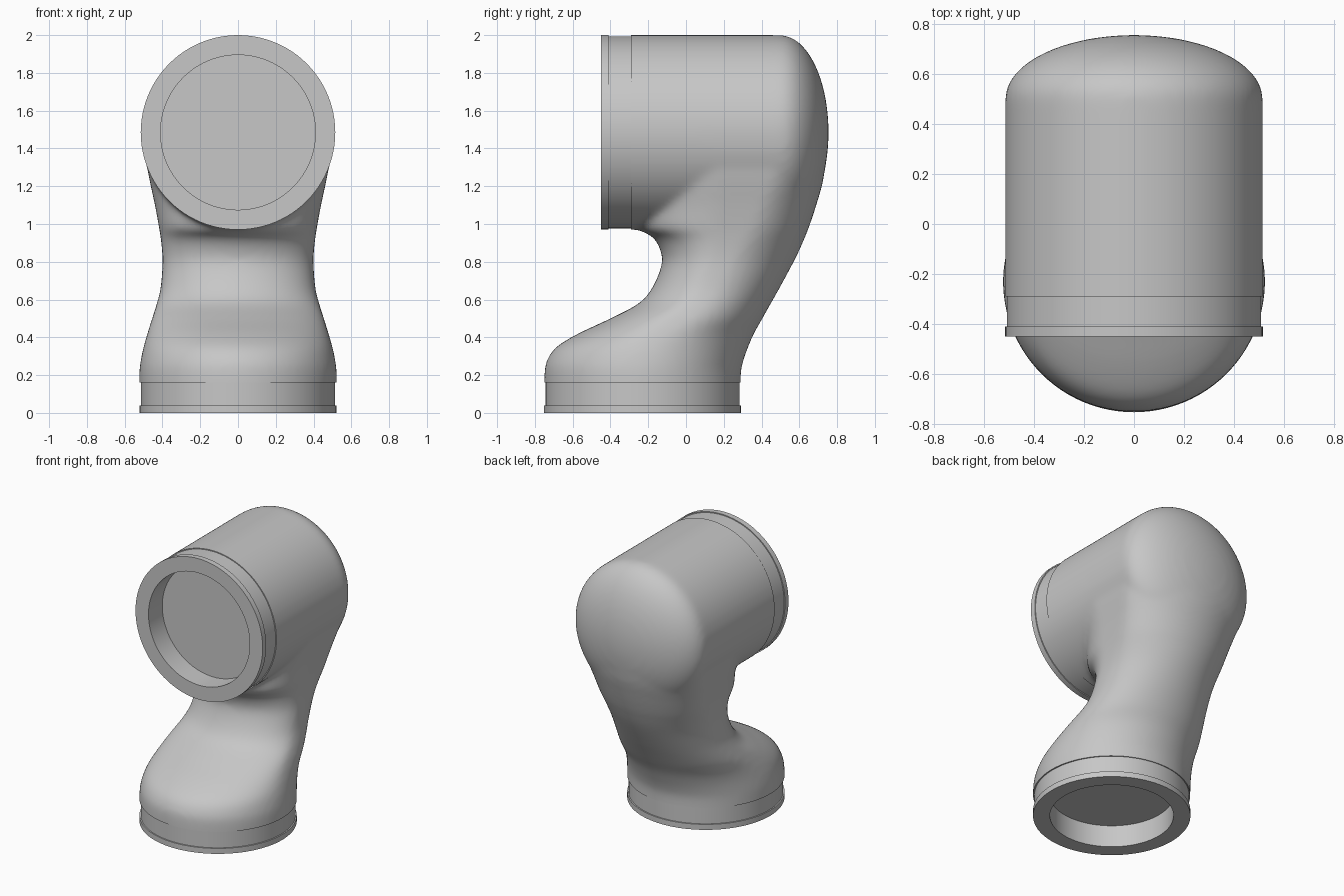
import bpy, bmesh, math
from mathutils import Matrix, Vector

if "Cube" in bpy.data.objects:
    bpy.data.objects.remove(bpy.data.objects["Cube"])

GREY = (0.57, 0.57, 0.57, 1)
mat = bpy.data.materials.new("plain_grey")
mat.use_nodes = True
mat.diffuse_color = GREY
mat.node_tree.nodes["Principled BSDF"].inputs["Base Color"].default_value = GREY

HEAD_Z, HEAD_R, HEAD_FRONT = 1.485, 0.515, -0.45
BASE_Y, BASE_R = -0.23, 0.522
RING_LENGTH, HOLE_R = 0.16, 0.41


def add_object(name, bm):
    bmesh.ops.recalc_face_normals(bm, faces=bm.faces)
    mesh = bpy.data.meshes.new(name)
    bm.to_mesh(mesh)
    bm.free()
    mesh.materials.append(mat)
    obj = bpy.data.objects.new(name, mesh)
    bpy.context.collection.objects.link(obj)
    return obj


def shade(obj):
    bpy.ops.object.select_all(action="DESELECT")
    obj.select_set(True)
    bpy.context.view_layer.objects.active = obj
    bpy.ops.object.shade_smooth_by_angle(angle=math.radians(35))


def revolve(bm, profile, matrix, closed=False):
    """Spin (radius, height) points around the axis of the matrix."""
    verts = [bm.verts.new((r, 0, h)) for r, h in profile]
    ends = verts[1:] + verts[:1] if closed else verts[1:]
    edges = [bm.edges.new(pair) for pair in zip(verts, ends)]
    bmesh.ops.spin(bm, geom=verts + edges, axis=(0, 0, 1), cent=(0, 0, 0),
                   angle=math.tau, steps=96, use_merge=True)
    bmesh.ops.remove_doubles(bm, verts=bm.verts, dist=1e-5)
    bm.transform(matrix)


def smooth_rows(rows, steps=6):
    """Catmull-Rom interpolation through the section rows."""
    vecs = [Vector(r) for r in rows]
    out = []
    for i in range(len(vecs) - 1):
        a, b = vecs[i], vecs[i + 1]
        ta = (b - vecs[max(i - 1, 0)]) / 2
        tb = (vecs[min(i + 2, len(vecs) - 1)] - a) / 2
        for k in range(steps):
            t = k / steps
            out.append(a.lerp(b, t * t * (3 - 2 * t))
                       + ta * (t * (1 - t) ** 2) - tb * (t * t * (1 - t)))
    return out + [vecs[-1]]


def loft(bm, sections, count=64):
    """Horizontal rings: half ellipses at front and back, straight between."""
    rings = []
    for z, front, mid_front, mid_back, back, width in sections:
        ring = []
        for i in range(count):
            a = math.tau * (i + 0.5) / count
            s = math.sin(a)
            y = mid_back + s * (back - mid_back) if s > 0 else mid_front + s * (mid_front - front)
            ring.append(bm.verts.new((width * math.cos(a), y, z)))
        rings.append(ring)
    for low, high in zip(rings, rings[1:]):
        for i in range(count):
            j = (i + 1) % count
            bm.faces.new((low[i], low[j], high[j], high[i]))
    bm.faces.new(rings[0][::-1])
    bm.faces.new(rings[-1])


to_front = Matrix.Translation((0, 0, HEAD_Z)) @ Matrix.Rotation(-math.pi / 2, 4, "X")

# Head: horizontal cylinder with an elliptical dome at the back
bm = bmesh.new()
dome = [(HEAD_R * math.cos(a), 0.5 + 0.255 * math.sin(a))
        for a in (math.pi / 2 * k / 16 for k in range(17))]
revolve(bm, [(0, -0.4), (HEAD_R, -0.4)] + dome, to_front)

# Foot and neck: z, front, front centre, back centre, back, half width
neck = [
    (-0.05, -0.75, -0.23, -0.23, 0.29, 0.523),
    (0.2, -0.75, -0.23, -0.23, 0.29, 0.523),
    (0.28, -0.735, -0.22, -0.22, 0.305, 0.515),
    (0.35, -0.685, -0.2, -0.19, 0.33, 0.5),
    (0.42, -0.57, -0.15, -0.12, 0.36, 0.48),
    (0.5, -0.4, -0.07, 0, 0.405, 0.455),
    (0.58, -0.25, 0.04, 0.08, 0.45, 0.43),
    (0.66, -0.18, 0.1, 0.14, 0.495, 0.41),
    (0.78, -0.13, 0.15, 0.2, 0.56, 0.4),
    (0.86, -0.135, 0.17, 0.25, 0.6, 0.402),
    (0.93, -0.175, 0.18, 0.3, 0.63, 0.41),
    (0.98, -0.25, 0.18, 0.33, 0.65, 0.418),
    (1.1, -0.25, 0.2, 0.38, 0.69, 0.44),
    (1.25, -0.25, 0.2, 0.44, 0.73, 0.472),
    (HEAD_Z, -0.25, 0.2, 0.5, 0.755, HEAD_R),
]
loft(bm, smooth_rows(neck))
blend = add_object("body_blend", bm)

# Fuse head and neck into one soft skin
remesh = blend.modifiers.new("fuse", "REMESH")
remesh.mode = "VOXEL"
remesh.voxel_size = 0.018
soften = blend.modifiers.new("soften", "SMOOTH")
soften.factor = 0.5
soften.iterations = 12
bpy.context.view_layer.update()
graph = bpy.context.evaluated_depsgraph_get()
bm = bmesh.new()
bm.from_mesh(blend.evaluated_get(graph).to_mesh())
bpy.data.objects.remove(blend)

# Trim both ends flat where the collars sit, then close them
cut_y = HEAD_FRONT + RING_LENGTH
bmesh.ops.bisect_plane(bm, geom=bm.verts[:] + bm.edges[:] + bm.faces[:],
                       plane_co=(0, 0, RING_LENGTH), plane_no=(0, 0, -1), clear_outer=True)
upper = [f for f in bm.faces if f.calc_center_median().z > 0.75]
upper_geom = upper + list({e for f in upper for e in f.edges}) + list({v for f in upper for v in f.verts})
bmesh.ops.bisect_plane(bm, geom=upper_geom, plane_co=(0, cut_y, 0), plane_no=(0, -1, 0))
bmesh.ops.delete(bm, geom=[v for v in bm.verts if v.co.z > 0.75 and v.co.y < cut_y - 1e-4],
                 context="VERTS")
bmesh.ops.edgeloop_fill(bm, edges=[e for e in bm.edges if e.is_boundary])
shade(add_object("arm_body", bm))


# Open collars with a flange and a shallow groove
def collar(name, radius, groove, matrix):
    bm = bmesh.new()
    revolve(bm, [(HOLE_R, 0), (radius, 0), (radius, 0.04), (groove, 0.04),
                 (groove, RING_LENGTH), (HOLE_R, RING_LENGTH)], matrix, closed=True)
    shade(add_object(name, bm))


collar("base_collar", BASE_R, 0.513, Matrix.Translation((0, BASE_Y, 0)))
collar("head_collar", HEAD_R, 0.508, to_front @ Matrix.Translation((0, 0, HEAD_FRONT)))
